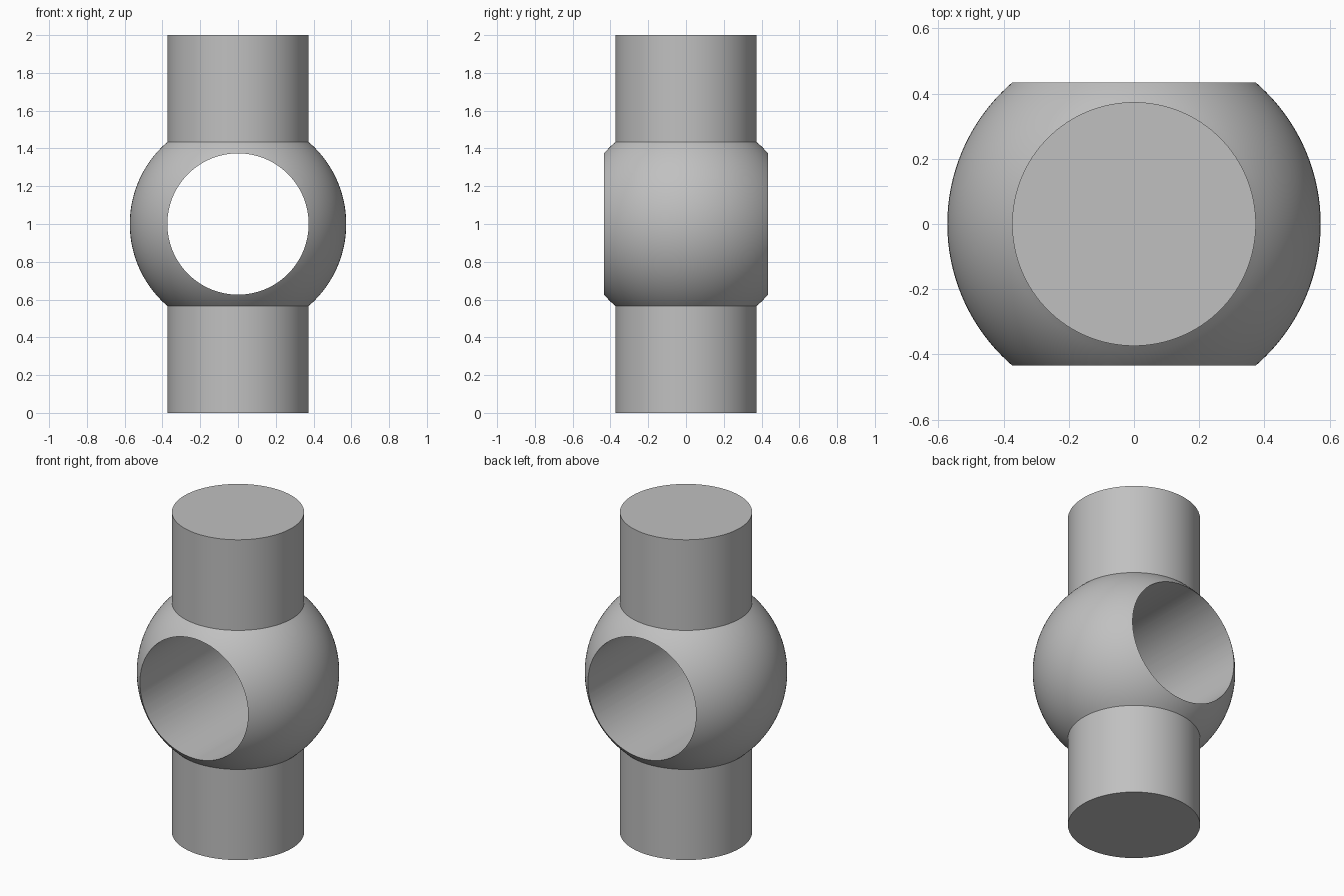
import bpy
import bmesh
import math
from mathutils import Matrix

cube = bpy.data.objects.get("Cube")
if cube:
    bpy.data.objects.remove(cube, do_unlink=True)

SEGMENTS = 128
STEM_R = 0.374
BALL_R = 0.573
HEIGHT = 2.0
MID = HEIGHT / 2

grey = bpy.data.materials.new("grey")
grey.use_nodes = True
colour = (0.53, 0.53, 0.53, 1.0)
grey.diffuse_color = colour
grey.node_tree.nodes["Principled BSDF"].inputs["Base Color"].default_value = colour


def add_object(name, bm):
    bmesh.ops.recalc_face_normals(bm, faces=bm.faces)
    mesh = bpy.data.meshes.new(name)
    bm.to_mesh(mesh)
    bm.free()
    mesh.materials.append(grey)
    obj = bpy.data.objects.new(name, mesh)
    bpy.context.collection.objects.link(obj)
    return obj


# Ball with a round stem above and below, turned from one profile
start = math.acos(STEM_R / BALL_R)
steps = 40
profile = [(STEM_R, 0.0)]
for i in range(steps + 1):
    a = -start + 2 * start * i / steps
    profile.append((BALL_R * math.cos(a), MID + BALL_R * math.sin(a)))
profile.append((STEM_R, HEIGHT))

bm = bmesh.new()
rings = []
for r, z in profile:
    angles = [2 * math.pi * k / SEGMENTS for k in range(SEGMENTS)]
    rings.append([bm.verts.new((r * math.cos(a), r * math.sin(a), z)) for a in angles])
for low, high in zip(rings, rings[1:]):
    for k in range(SEGMENTS):
        n = (k + 1) % SEGMENTS
        bm.faces.new((low[k], low[n], high[n], high[k]))
bm.faces.new(rings[0])
bm.faces.new(rings[-1])
body = add_object("ball_with_stems", bm)

# Round bore from front to back
bm = bmesh.new()
place = Matrix.Translation((0, 0, MID)) @ Matrix.Rotation(math.pi / 2, 4, "X")
bmesh.ops.create_cone(bm, cap_ends=True, segments=SEGMENTS, radius1=STEM_R,
                      radius2=STEM_R, depth=HEIGHT, matrix=place)
cutter = add_object("bore_cutter", bm)
cutter.hide_render = True

cut = body.modifiers.new("bore", "BOOLEAN")
cut.operation = "DIFFERENCE"
cut.solver = "EXACT"
cut.object = cutter

bpy.ops.object.select_all(action="DESELECT")
body.select_set(True)
bpy.context.view_layer.objects.active = body
bpy.ops.object.modifier_apply(modifier=cut.name)
bpy.data.objects.remove(cutter, do_unlink=True)

# Smooth curves, crisp rims
bpy.ops.object.shade_smooth_by_angle(angle=math.radians(30))
